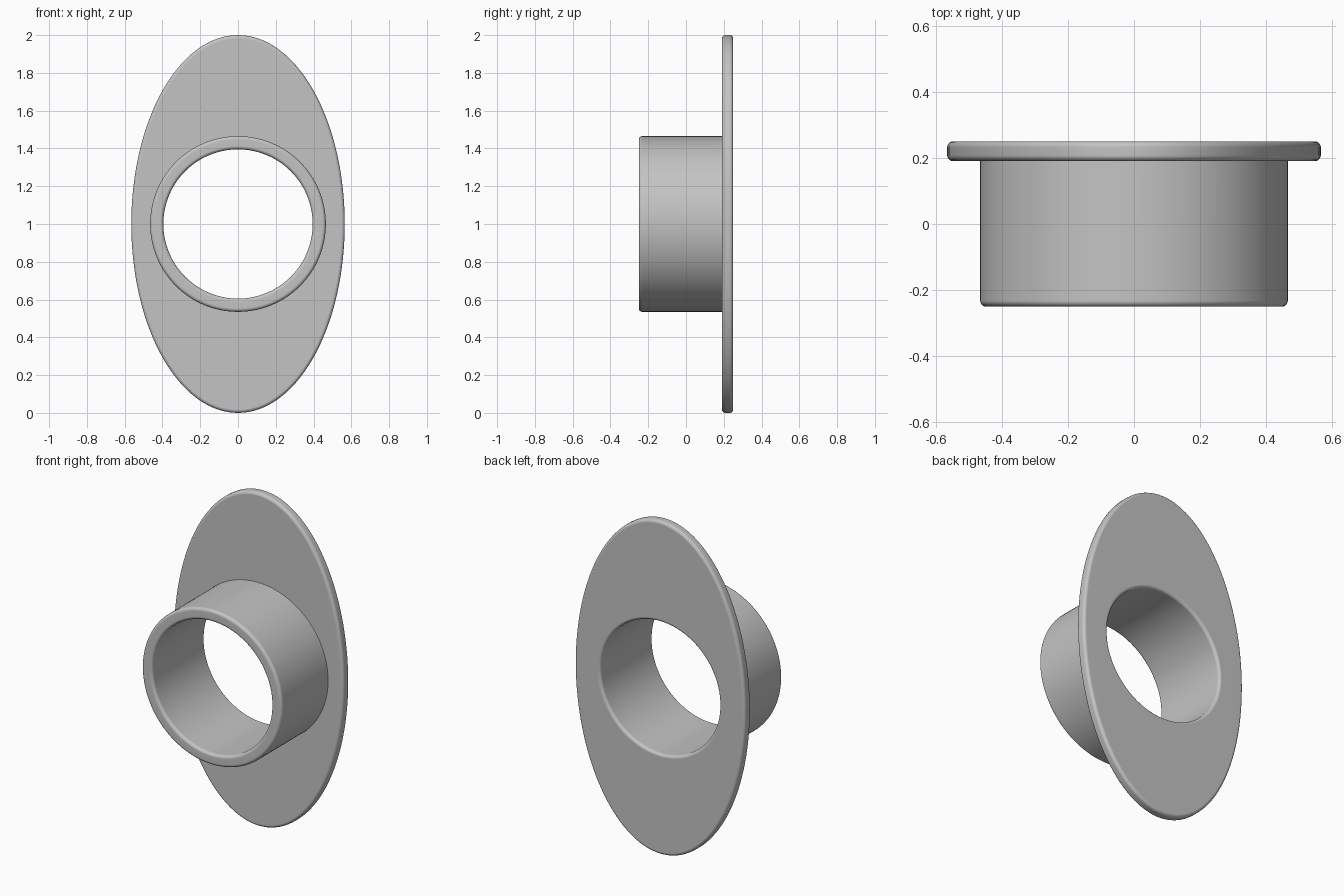
import bpy, bmesh, math

if "Cube" in bpy.data.objects:
    bpy.data.objects.remove(bpy.data.objects["Cube"])

SEG = 128            # steps around each ring
R = 0.018            # rounded edge radius
STEPS = 5            # steps per rounded edge
PLATE_X, PLATE_Z = 0.565, 1.0
OUTER, BORE = 0.465, 0.395
BACK, PLATE_FRONT, FRONT = 0.25, 0.19, -0.25


def ring(a, b, inset, y):
    """Ellipse ring round the y axis, moved inwards along its own normal."""
    pts = []
    for i in range(SEG):
        t = 2 * math.pi * i / SEG
        nx, nz = math.cos(t) / a, math.sin(t) / b
        n = math.hypot(nx, nz)
        pts.append((a * math.cos(t) - inset * nx / n, y,
                    1 + b * math.sin(t) - inset * nz / n))
    return pts


def rounded(a, b, y, inward, side, from_wall):
    """Rings of a rounded edge; inward is +1 on outer walls and -1 on the bore,
    side is the direction from the end face back into the part."""
    out = []
    for k in range(STEPS + 1):
        q = math.pi / 2 * k / STEPS
        if not from_wall:
            q = math.pi / 2 - q
        out.append(ring(a, b, inward * R * (1 - math.cos(q)),
                        y + side * R * (1 - math.sin(q))))
    return out


# Closed section: plate rim, back face, bore, tube front, tube wall
rings = rounded(PLATE_X, PLATE_Z, PLATE_FRONT, 1, 1, False)
rings += rounded(PLATE_X, PLATE_Z, BACK, 1, -1, True)
rings += rounded(BORE, BORE, BACK, -1, -1, False)
rings += rounded(BORE, BORE, FRONT, -1, 1, True)
rings += rounded(OUTER, OUTER, FRONT, 1, 1, False)
rings.append(ring(OUTER, OUTER, 0, PLATE_FRONT))

bm = bmesh.new()
loops = [[bm.verts.new(p) for p in r] for r in rings]
for j, lo in enumerate(loops):
    hi = loops[(j + 1) % len(loops)]
    for i in range(SEG):
        k = (i + 1) % SEG
        bm.faces.new((lo[i], lo[k], hi[k], hi[i]))
bmesh.ops.recalc_face_normals(bm, faces=bm.faces)
mesh = bpy.data.meshes.new("flanged_sleeve")
bm.to_mesh(mesh)
bm.free()

# Grey finish
grey = bpy.data.materials.new("light grey")
grey.diffuse_color = (0.55, 0.55, 0.55, 1)
grey.use_nodes = True
grey.node_tree.nodes["Principled BSDF"].inputs["Base Color"].default_value = grey.diffuse_color
mesh.materials.append(grey)

obj = bpy.data.objects.new("flanged_sleeve", mesh)
bpy.context.collection.objects.link(obj)
bpy.context.view_layer.objects.active = obj
obj.select_set(True)
bpy.ops.object.shade_smooth_by_angle(angle=math.radians(40))

# Keep the large faces flat beside the rounded edges
wn = obj.modifiers.new("flat_faces", 'WEIGHTED_NORMAL')
wn.keep_sharp = True
